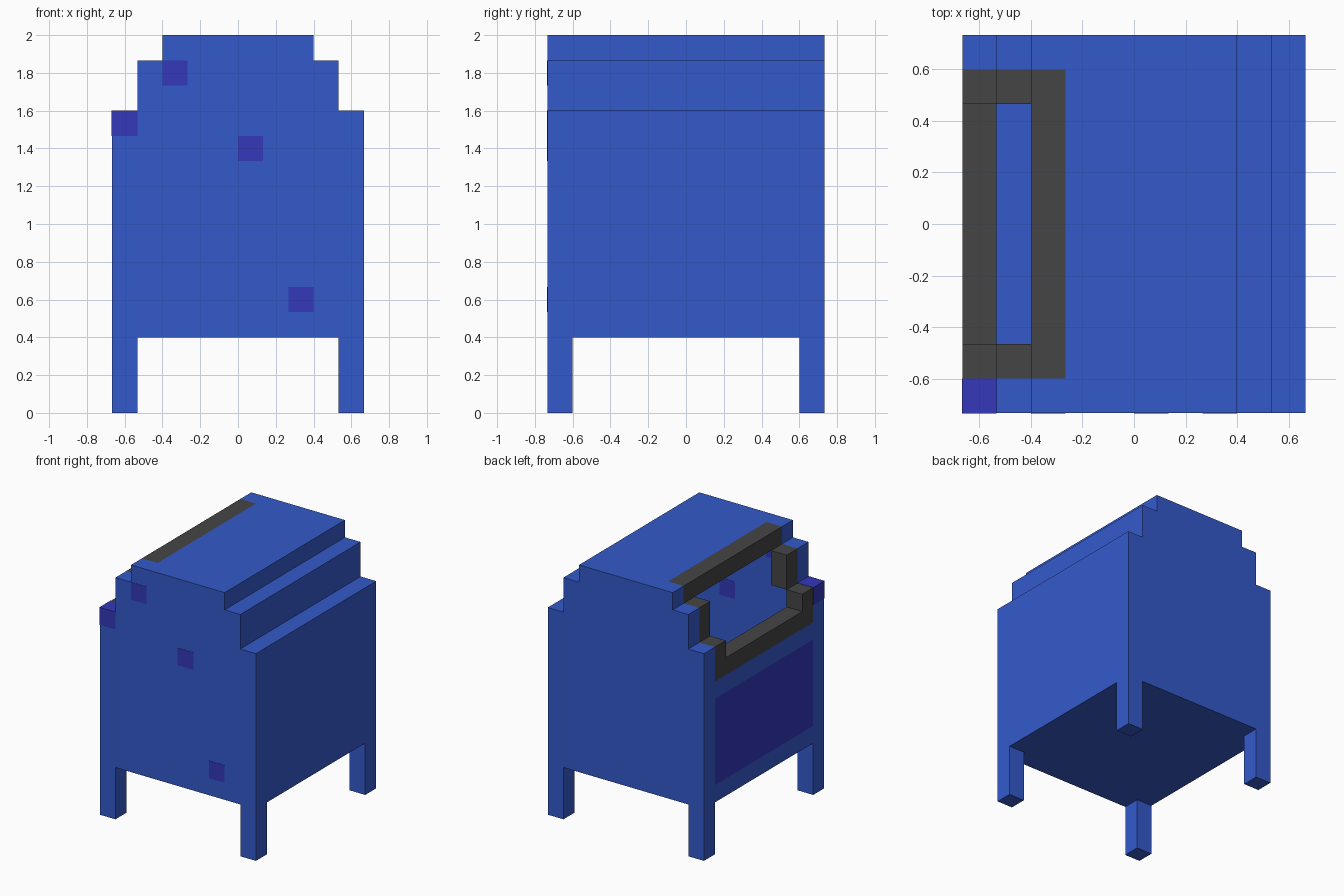
import bpy, bmesh

if "Cube" in bpy.data.objects:
    bpy.data.objects.remove(bpy.data.objects["Cube"])

V = 2 / 15  # one block; the model is 10 x 11 x 15 blocks


def material(name, rgb):
    lin = [((c / 255 + 0.055) / 1.055) ** 2.4 for c in rgb]
    m = bpy.data.materials.new(name)
    m.diffuse_color = (*lin, 1)
    m.use_nodes = True
    m.node_tree.nodes["Principled BSDF"].inputs["Base Color"].default_value = m.diffuse_color
    return m


BLUE = material("blue", (52, 90, 203))
PURPLE = material("purple", (51, 56, 185))
GREY = material("dark grey", (69, 69, 69))


def add_object(name, bm, mat):
    bmesh.ops.recalc_face_normals(bm, faces=bm.faces)
    me = bpy.data.meshes.new(name)
    bm.to_mesh(me)
    bm.free()
    me.materials.append(mat)
    ob = bpy.data.objects.new(name, me)
    bpy.context.collection.objects.link(ob)
    return ob


def box(name, x, y, z, mat):
    """Box from (min, max) ranges given in blocks."""
    bm = bmesh.new()
    bmesh.ops.create_cube(bm, size=1)
    for v in bm.verts:
        for i, (lo, hi) in enumerate((x, y, z)):
            v.co[i] = V * (hi if v.co[i] > 0 else lo)
    return add_object(name, bm, mat)


def end_wall(name, y0, y1):
    """Stepped end wall with its two legs, mirrored from a half profile."""
    half = [(4, 0), (5, 0), (5, 12), (4, 12), (4, 14), (3, 14), (3, 15)]
    outline = [(4, 3)] + half
    outline += [(-x, z) for x, z in reversed(outline)]
    bm = bmesh.new()
    face = bm.faces.new([bm.verts.new((x * V, y0 * V, z * V)) for x, z in outline])
    ext = bmesh.ops.extrude_face_region(bm, geom=[face])
    verts = [g for g in ext["geom"] if isinstance(g, bmesh.types.BMVert)]
    bmesh.ops.translate(bm, verts=verts, vec=(0, (y1 - y0) * V, 0))
    return add_object(name, bm, BLUE)


IN = (-4.5, 4.5)  # span between the end walls

# End walls with legs
end_wall("front_wall", -5.5, -4.5)
end_wall("back_wall", 4.5, 5.5)

# Hollow shell: floor, right side, stepped roof, left side
box("floor", (-5, 5), IN, (3, 4), BLUE)
box("right_wall", (4, 5), IN, (4, 12), BLUE)
box("right_shoulder", (3, 4), IN, (12, 14), BLUE)
box("roof", (-2, 3), IN, (14, 15), BLUE)
box("left_panel", (-5, -4), IN, (4, 9), PURPLE)
box("left_wall_strip", (-5, -4), IN, (9, 10), BLUE)

# Grey frame around the open hatch
box("hatch_sill", (-5, -4), IN, (10, 11), GREY)
box("hatch_top_bar", (-3, -2), IN, (14, 15), GREY)
for side, y in (("front", (-4.5, -3.5)), ("back", (3.5, 4.5))):
    box("hatch_corner_" + side, (-5, -4), y, (11, 12), GREY)
    box("hatch_post_" + side, (-4, -3), y, (12, 14), GREY)

# Purple spots, going right through the front wall
E = 0.015
for i, (x, z) in enumerate([(-3, 13), (0, 10), (2, 4)]):
    box(f"front_spot_{i + 1}", (x, x + 1), (-5.5 - E, -4.5 + E), (z, z + 1), PURPLE)
box("corner_spot", (-5 - E, -4), (-5.5 - E, -4.5), (11, 12 + E), PURPLE)
